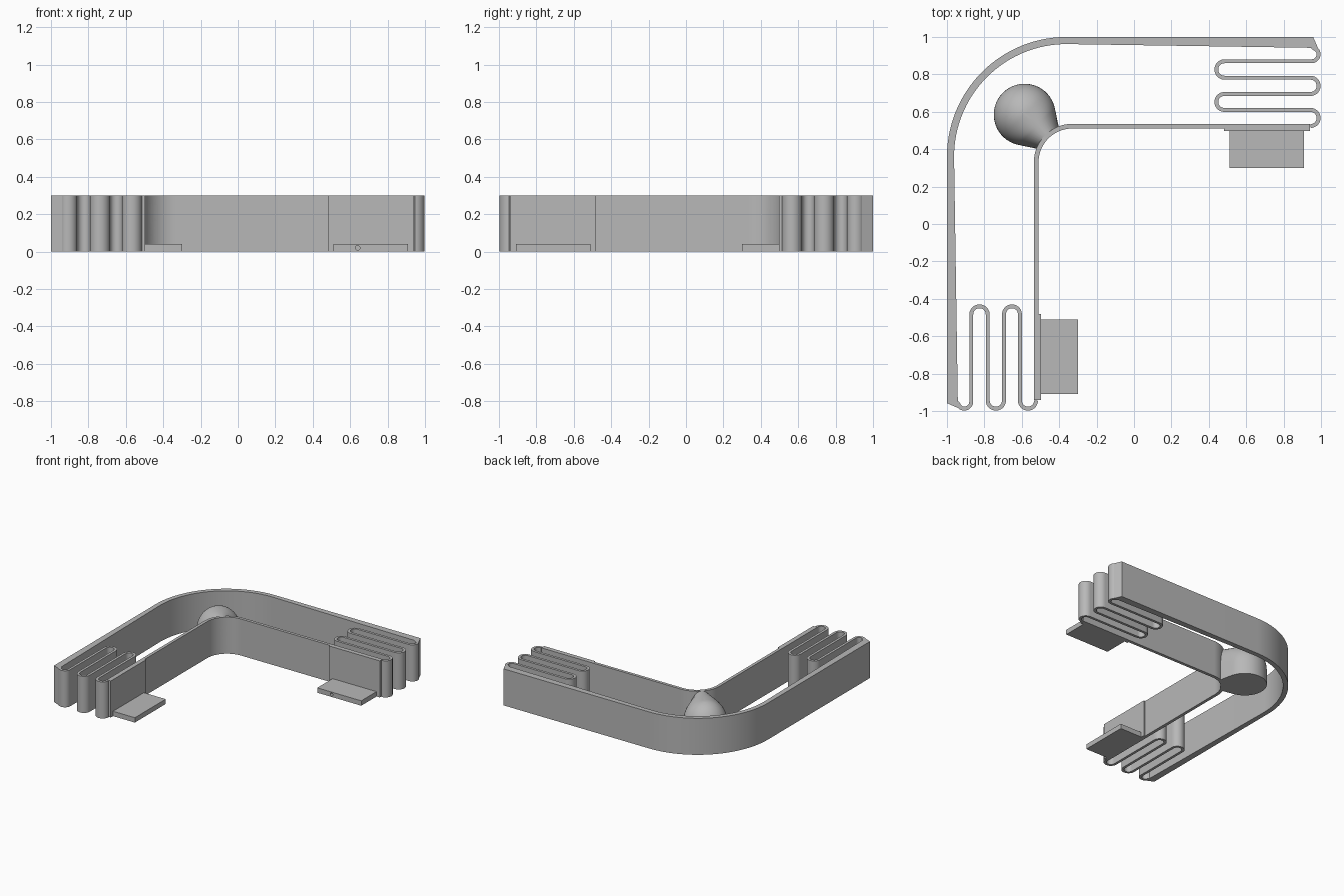
import bpy, bmesh
from math import sin, cos, pi, sqrt, atan2, acos, hypot
from mathutils import Matrix, Vector

if "Cube" in bpy.data.objects:
    bpy.data.objects.remove(bpy.data.objects["Cube"], do_unlink=True)

HEIGHT = 0.3
# Reflection across the diagonal that swaps the two arms
SWAP = Matrix(((0, -1, 0, 0), (-1, 0, 0, 0), (0, 0, 1, 0), (0, 0, 0, 1)))
# Local x runs outward along the corner diagonal
DIAGONAL = Matrix.Rotation(3 * pi / 4, 4, "Z")

grey = bpy.data.materials.new("mid grey")
grey.use_nodes = True
grey.diffuse_color = (0.48, 0.48, 0.48, 1)
grey.node_tree.nodes["Principled BSDF"].inputs["Base Color"].default_value = grey.diffuse_color


def finish(name, bm, matrix=None):
    if matrix:
        bm.transform(matrix)
    bmesh.ops.recalc_face_normals(bm, faces=bm.faces[:])
    mesh = bpy.data.meshes.new(name)
    bm.to_mesh(mesh)
    bm.free()
    mesh.materials.append(grey)
    obj = bpy.data.objects.new(name, mesh)
    bpy.context.collection.objects.link(obj)
    return obj


def select(obj):
    bpy.ops.object.select_all(action="DESELECT")
    obj.select_set(True)
    bpy.context.view_layer.objects.active = obj


def arc(cx, cy, r, start, end, steps):
    angles = [start + (end - start) * i / steps for i in range(steps + 1)]
    return [(cx + r * cos(a), cy + r * sin(a)) for a in angles]


def ribbon(name, side_a, side_b, matrix=None):
    """Full-height wall between two matching outlines."""
    bm = bmesh.new()
    rows = []
    for a, b in zip(side_a, side_b):
        rows.append([bm.verts.new((*p, z)) for p, z in
                     ((a, 0), (b, 0), (b, HEIGHT), (a, HEIGHT))])
    for r, s in zip(rows, rows[1:]):
        for i in range(4):
            j = (i + 1) % 4
            bm.faces.new((r[i], r[j], s[j], s[i]))
    bm.faces.new(rows[0])
    bm.faces.new(rows[-1])
    return finish(name, bm, matrix)


def strip(name, path, thickness, matrix=None):
    """Wall of even thickness along a centre line."""
    a, b = [], []
    for i, p in enumerate(path):
        q, r = path[max(i - 1, 0)], path[min(i + 1, len(path) - 1)]
        d = Vector((r[0] - q[0], r[1] - q[1])).normalized() * thickness / 2
        a.append((p[0] - d.y, p[1] + d.x))
        b.append((p[0] + d.y, p[1] - d.x))
    return ribbon(name, a, b, matrix)


def box(name, x, y, z, matrix=None):
    bm = bmesh.new()
    bmesh.ops.create_cube(bm, size=1)
    for v in bm.verts:
        for i, span in enumerate((x, y, z)):
            v.co[i] = span[0] if v.co[i] < 0 else span[1]
    return finish(name, bm, matrix)


def rod(name, radius, length, matrix):
    bm = bmesh.new()
    bmesh.ops.create_cone(bm, cap_ends=True, segments=32, radius1=radius,
                          radius2=radius, depth=length)
    return finish(name, bm, matrix)


def cut(target, cutter):
    cutter.hide_render = True
    mod = target.modifiers.new("cut", "BOOLEAN")
    mod.operation, mod.solver, mod.object = "DIFFERENCE", "EXACT", cutter
    select(target)
    bpy.ops.object.modifier_apply(modifier=mod.name)


# Outer band, thickening toward its chamfered ends
def band_side(tip, end, radius):
    half = [tip, end]
    mirrored = [(-y, -x) for x, y in reversed(half)]
    return half + arc(-0.36, 0.36, radius, pi / 2, pi, 40) + mirrored


outer_band = ribbon("outer_band", band_side((0.993, 0.92), (0.958, 1.0), 0.64),
                    band_side((0.972, 0.92), (0.945, 0.942), 0.602))

# Inner wall with rounded corner
wall_path = [(0.94, 0.523)] + arc(-0.33, 0.33, 0.193, pi / 2, pi, 24) + [(-0.523, -0.94)]
inner_wall = strip("inner_wall", wall_path, 0.025)

# Serpentine spring centre line
bars = [0.945, 0.87, 0.782, 0.695, 0.61, 0.524]
spring_path = []
for i, (top, low) in enumerate(zip(bars, bars[1:])):
    r = (top - low) / 2
    if i % 2 == 0:
        spring_path += arc(0.987 - r, (top + low) / 2, r, pi / 2, -pi / 2, 14)
    else:
        spring_path += arc(0.44 + r, (top + low) / 2, r, pi / 2, 3 * pi / 2, 14)

# Springs, backing plates and feet on both arms
smooth = [outer_band, inner_wall]
for side, matrix in (("left", None), ("right", SWAP)):
    smooth.append(strip(side + "_spring", spring_path, 0.021, matrix))
    box(side + "_backing_plate", (0.48, 0.94), (0.498, 0.53), (0, HEIGHT), matrix)
    foot = box(side + "_foot", (0.51, 0.91), (0.3, 0.5), (0, 0.04), matrix)
    if side == "left":
        drill = rod("foot_drill", 0.012, 0.2,
                    Matrix.Translation((0.64, 0.3, 0.02)) @ Matrix.Rotation(pi / 2, 4, "X"))
        cut(foot, drill)
        bpy.data.objects.remove(drill, do_unlink=True)

# Corner boss: teardrop plan, upright lower sides and a rounded top
centre, radius, root, root_half = 0.827, 0.165, 0.648, 0.08
dx, dy = root - centre, root_half
tangent = atan2(dy, dx) - acos(radius / hypot(dx, dy))
levels = [(0, 1)] + [(0.12 + 0.18 * sin(t), cos(t))
                     for t in [i * 1.5 / 12 for i in range(13)]]
bm = bmesh.new()
rings = []
for z, scale in levels:
    plan = [(root, -root_half)] + arc(centre, 0, radius, -tangent, tangent, 40)
    plan += [(root, root_half)]
    ring = []
    for u, v in plan:
        # The rounded outer end shrinks toward its centre, the root only sideways
        u = centre + (u - centre) * scale if u > centre else u
        ring.append(bm.verts.new((u, v * scale, z)))
    rings.append(ring)
for r, s in zip(rings, rings[1:]):
    for i in range(len(r)):
        j = (i + 1) % len(r)
        bm.faces.new((r[i], r[j], s[j], s[i]))
bm.faces.new(rings[0])
bm.faces.new(rings[-1])
boss = finish("corner_boss", bm, DIAGONAL)
smooth.append(boss)

# Square pocket in the boss and three bores through the corner
pocket = box("pocket_cutter", (0.859, 1.1), (-0.07, 0.07), (0.165, 0.4), DIAGONAL)
cut(boss, pocket)
cutters = [pocket]
for z in (0.065, 0.15, 0.235):
    bore = rod("bore_cutter", 0.034, 0.36,
               DIAGONAL @ Matrix.Translation((0.69, 0, z)) @ Matrix.Rotation(pi / 2, 4, "Y"))
    cut(boss, bore)
    cut(inner_wall, bore)
    cutters.append(bore)
for cutter in cutters:
    bpy.data.objects.remove(cutter, do_unlink=True)

for obj in smooth:
    select(obj)
    bpy.ops.object.shade_smooth_by_angle(angle=0.6)
